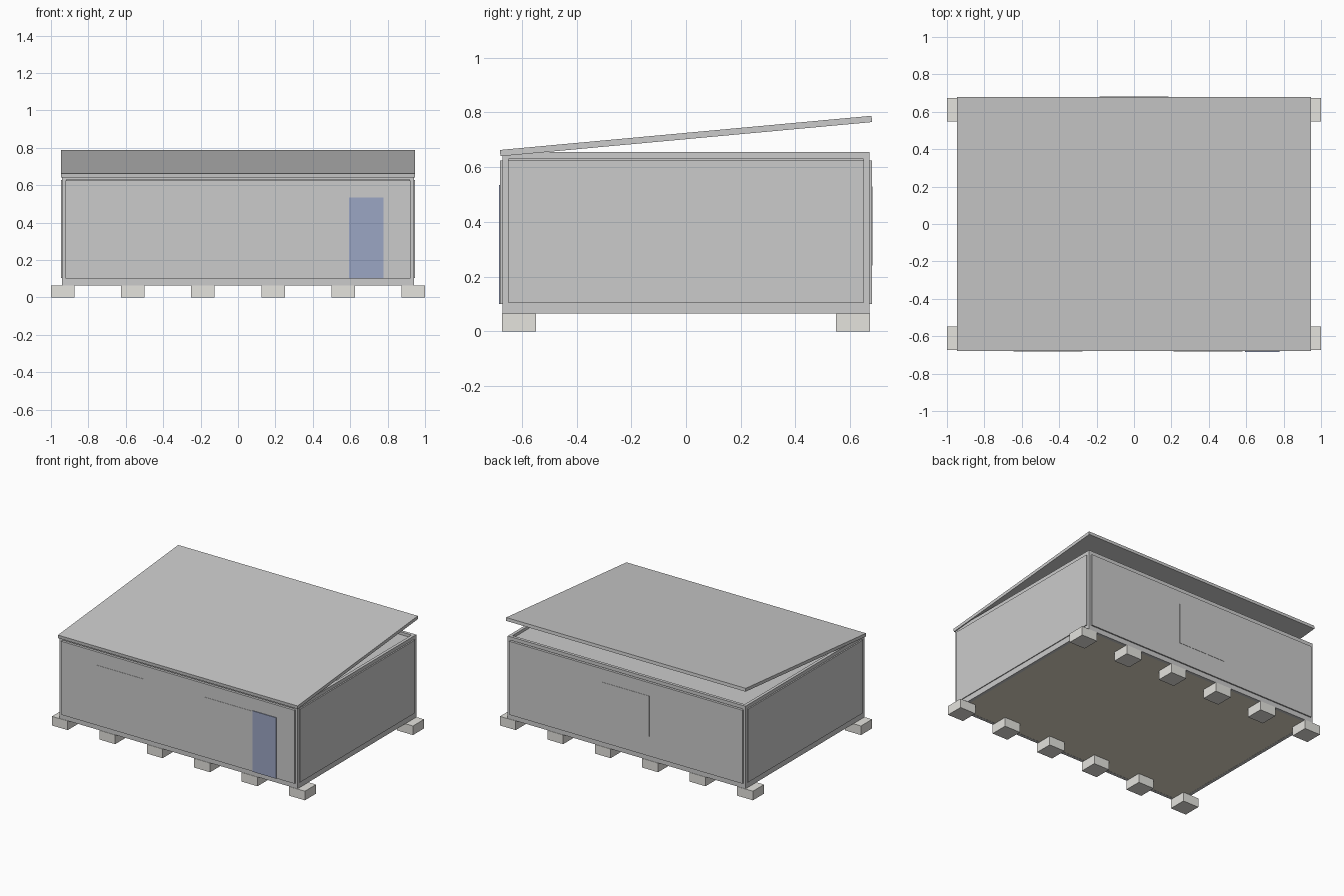
import bpy, math

if "Cube" in bpy.data.objects:
    bpy.data.objects.remove(bpy.data.objects["Cube"])


def material(name, rgb):
    m = bpy.data.materials.new(name)
    m.diffuse_color = (*rgb, 1)
    m.use_nodes = True
    m.node_tree.nodes["Principled BSDF"].inputs["Base Color"].default_value = m.diffuse_color
    return m


def box(name, x0, x1, y0, y1, z0, z1, mat=None):
    bpy.ops.mesh.primitive_cube_add(size=1, location=((x0 + x1) / 2, (y0 + y1) / 2, (z0 + z1) / 2))
    o = bpy.context.object
    o.name = name
    o.scale = (x1 - x0, y1 - y0, z1 - z0)
    bpy.ops.object.transform_apply(location=False, rotation=False, scale=True)
    if mat:
        o.data.materials.append(mat)
    return o


concrete = material("concrete", (0.78, 0.77, 0.73))
floor_mat = material("floor_brown", (0.76, 0.71, 0.58))
door_blue = material("door_blue", (0.33, 0.38, 0.55))

X, Y = 0.94, 0.67          # half size of the frame
Z0, Z1 = 0.065, 0.655      # bottom and top of the frame
T = 0.022                  # frame thickness
BOT, TOP = 0.105, 0.63     # inner edges of the bottom and top beams

# foundation blocks, six along each long side
for i in range(6):
    x = -0.9375 + 0.375 * i
    for side, y in (("front", -0.61), ("back", 0.61)):
        box(f"{side}_block_{i + 1}", x - 0.0625, x + 0.0625, y - 0.0625, y + 0.0625, 0, Z0, concrete)

# corner posts
for sx in (-1, 1):
    for sy in (-1, 1):
        cx, cy = sx * (X - T / 2), sy * (Y - T / 2)
        box("corner_post", cx - T / 2, cx + T / 2, cy - T / 2, cy + T / 2, Z0, Z1)

# bottom and top beams
for label, z0, z1 in (("bottom", Z0, BOT), ("top", TOP, Z1)):
    for s in (-1, 1):
        cy, cx = s * (Y - T / 2), s * (X - T / 2)
        box(f"{label}_long_beam", -X + T, X - T, cy - T / 2, cy + T / 2, z0, z1)
        box(f"{label}_side_beam", cx - T / 2, cx + T / 2, -Y + T, Y - T, z0, z1)

# floor and ceiling
box("floor", -X + T, X - T, -Y + T, Y - T, Z0 + 0.001, 0.095, floor_mat)
box("ceiling", -X + T, X - T, -Y + T, Y - T, 0.615, 0.635)

# wall panels, standing slightly proud of the frame
for s, name in ((-1, "front_wall"), (1, "back_wall")):
    ya, yb = sorted((s * (Y - 0.015), s * 0.679))
    box(name, -0.922, 0.922, ya, yb, 0.1, 0.625)
for s, name in ((-1, "left_wall"), (1, "right_wall")):
    xa, xb = sorted((s * (X - 0.015), s * 0.946))
    box(name, xa, xb, -0.65, 0.65, BOT, 0.627)

# flush windows and the door
for name, x, y in (("front_left_window", -0.46, -0.675), ("front_right_window", 0.395, -0.675),
                   ("back_window", 0.0, 0.675)):
    w = 0.185
    box(name, x - w, x + w, y - 0.006, y + 0.006, 0.24, 0.53)
box("door", 0.593, 0.778, -0.684, -0.66, 0.1, 0.535, door_blue)

# sloping roof sheet
roof = box("roof", -0.947, 0.947, -0.682, 0.682, 0.7025, 0.7255)
roof.rotation_euler.x = math.atan2(0.125, 1.36)
